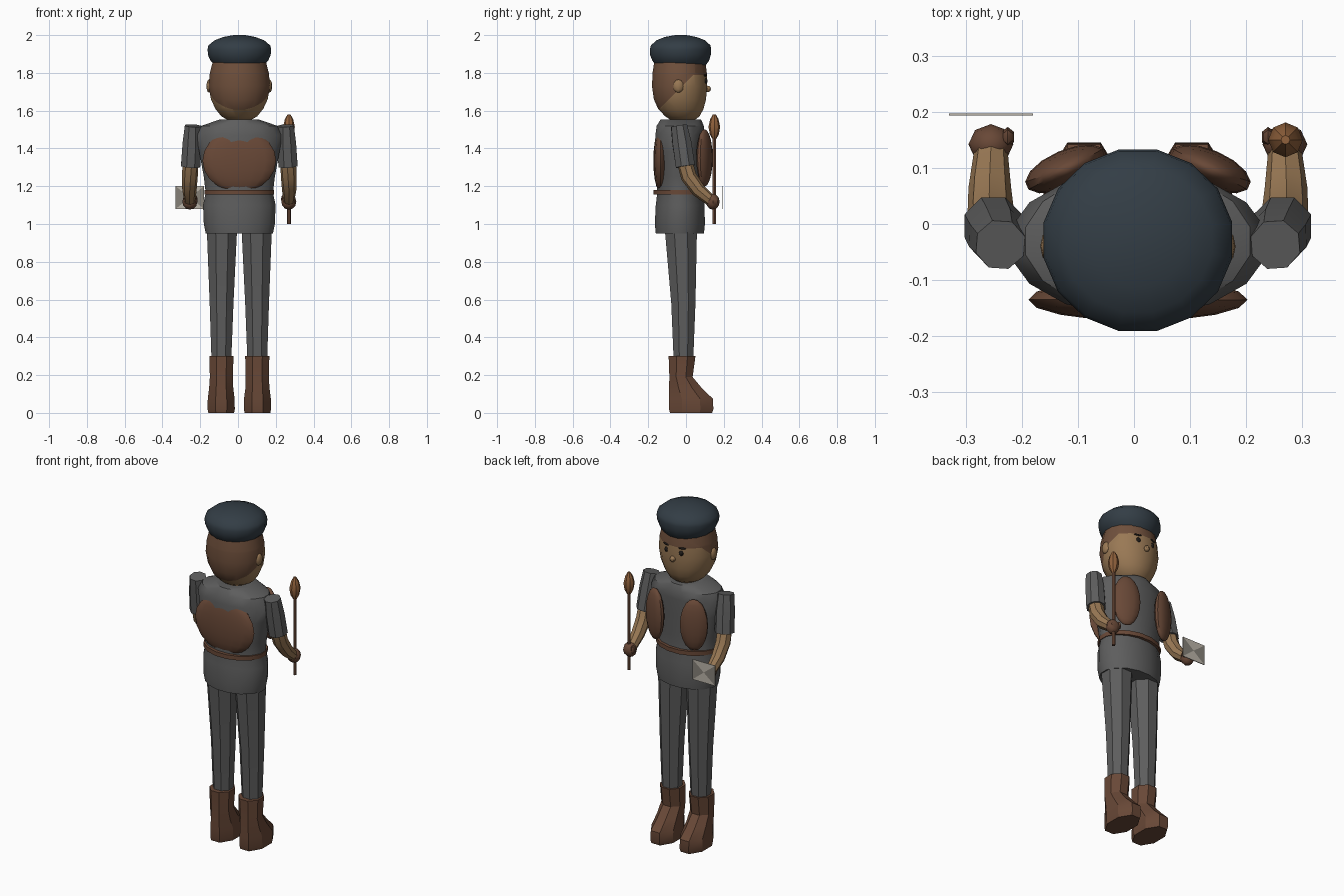
import bpy, bmesh, math
from mathutils import Vector, Matrix

if "Cube" in bpy.data.objects:
    bpy.data.objects.remove(bpy.data.objects["Cube"])

CX = 0.007  # body centre line


def mat(name, c):
    m = bpy.data.materials.new(name)
    m.diffuse_color = (*c, 1)
    m.use_nodes = True
    m.node_tree.nodes["Principled BSDF"].inputs["Base Color"].default_value = m.diffuse_color
    return m


CLOTH = mat("cloth", (0.11, 0.11, 0.11))
LEATHER = mat("leather", (0.14, 0.065, 0.038))
HAIR = mat("hair", (0.16, 0.08, 0.045))
SKIN = mat("skin", (0.32, 0.19, 0.09))
NAVY = mat("navy", (0.033, 0.047, 0.06))
DARK = mat("dark", (0.015, 0.012, 0.01))
TIP = mat("tip", (0.28, 0.12, 0.045))
PAPER = mat("paper", (0.5, 0.46, 0.4))
SHADE = mat("paper_shade", (0.24, 0.22, 0.19))


def finish(name, bm, mats, angle=35):
    bmesh.ops.recalc_face_normals(bm, faces=bm.faces)
    me = bpy.data.meshes.new(name)
    bm.to_mesh(me)
    bm.free()
    ob = bpy.data.objects.new(name, me)
    bpy.context.collection.objects.link(ob)
    for m in mats:
        me.materials.append(m)
    bpy.ops.object.select_all(action='DESELECT')
    ob.select_set(True)
    bpy.context.view_layer.objects.active = ob
    if angle:
        bpy.ops.object.shade_smooth_by_angle(angle=math.radians(angle))
    return ob


def skin_rings(rings):
    bm = bmesh.new()
    vs = [[bm.verts.new(p) for p in r] for r in rings]
    n = len(vs[0])
    for a, b in zip(vs, vs[1:]):
        for i in range(n):
            j = (i + 1) % n
            bm.faces.new((a[i], a[j], b[j], b[i]))
    bm.faces.new(vs[0][::-1])
    bm.faces.new(vs[-1])
    return bm


# stacked horizontal rings: (z, centre x, half width, y min, y max)
def stack(rows, n):
    out = []
    for z, x, rx, y0, y1 in rows:
        ang = [2 * math.pi * (i + 0.5) / n for i in range(n)]
        k = 1 / math.cos(math.pi / n)
        out.append([(x + rx * k * math.cos(a), (y0 + y1) / 2 + (y1 - y0) / 2 * k * math.sin(a), z)
                    for a in ang])
    return skin_rings(out)


# tube along a path: (point, radius)
def tube(path, n):
    pts = [Vector(p) for p, r in path]
    out = []
    for i, (p, r) in enumerate(path):
        d = pts[min(i + 1, len(pts) - 1)] - pts[max(i - 1, 0)]
        q = d.to_track_quat('Z', 'Y')
        out.append([pts[i] + q @ Vector((r * math.cos(2 * math.pi * k / n), r * math.sin(2 * math.pi * k / n), 0))
                    for k in range(n)])
    return skin_rings(out)


def blob(name, loc, size, m, rot=0, u=12, v=8):
    bm = bmesh.new()
    bmesh.ops.create_uvsphere(bm, u_segments=u, v_segments=v, radius=1)
    bm.transform(Matrix.Translation(loc) @ Matrix.Rotation(rot, 4, 'Z') @ Matrix.Diagonal((*size, 1)))
    return finish(name, bm, [m], 40)


# jacket and belt
finish("jacket", stack([
    (0.95, CX, 0.178, -0.160, 0.095), (1.00, CX, 0.188, -0.165, 0.100), (1.10, CX, 0.192, -0.160, 0.098),
    (1.165, CX, 0.178, -0.152, 0.090), (1.25, CX, 0.188, -0.158, 0.090), (1.38, CX, 0.212, -0.166, 0.092),
    (1.47, CX, 0.228, -0.162, 0.094), (1.52, CX, 0.200, -0.155, 0.094), (1.553, CX, 0.105, -0.135, 0.080)], 16),
    [CLOTH])
finish("belt", stack([(1.155, CX, 0.184, -0.172, 0.108), (1.18, CX, 0.184, -0.172, 0.108)], 16), [LEATHER])

# back and chest panels
blob("back_panel", (CX, -0.135, 1.335), (0.195, 0.038, 0.165), LEATHER, u=16, v=10)

# head, split into face and hair along the hairline
bm = stack([
    (1.55, CX, 0.060, -0.080, 0.045), (1.57, CX, 0.095, -0.110, 0.072), (1.61, CX, 0.127, -0.148, 0.093),
    (1.66, CX, 0.150, -0.170, 0.106), (1.73, CX, 0.163, -0.180, 0.112), (1.80, CX, 0.156, -0.177, 0.110),
    (1.88, CX, 0.135, -0.165, 0.100)], 16)
for co, no in (((0, -0.15, 1.60), (0, 1, -1)), ((0, 0, 1.79), (0, 0, 1))):
    bmesh.ops.bisect_plane(bm, geom=bm.verts[:] + bm.edges[:] + bm.faces[:],
                           plane_co=co, plane_no=Vector(no).normalized())
for f in bm.faces:
    c = f.calc_center_median()
    f.material_index = 1 if c.y - c.z > -1.75 and c.z < 1.79 else 0
finish("head", bm, [HAIR, SKIN])
blob("nose", (CX, 0.115, 1.715), (0.017, 0.017, 0.017), SKIN, u=8, v=6)

# cap
finish("cap", stack([
    (1.84, CX, 0.130, -0.160, 0.105), (1.865, CX, 0.153, -0.178, 0.122), (1.895, CX, 0.166, -0.190, 0.131),
    (1.925, CX, 0.168, -0.191, 0.133), (1.945, CX, 0.164, -0.186, 0.130), (1.972, CX, 0.132, -0.157, 0.102),
    (1.99, CX, 0.085, -0.112, 0.056), (2.0, CX, 0.030, -0.058, 0.002)], 16), [NAVY], 45)

for s, side in ((-1, "left"), (1, "right")):
    def X(v):
        return CX + s * v

    # face details
    blob(side + "_ear", (X(0.160), -0.04, 1.73), (0.014, 0.028, 0.035), SKIN, u=8, v=6)
    blob(side + "_eye", (X(0.047), 0.102, 1.757), (0.014, 0.012, 0.016), DARK, u=8, v=6)
    blob(side + "_eyebrow", (X(0.05), 0.100, 1.787), (0.026, 0.009, 0.006), DARK, -s * 0.3, 8, 6)
    blob(side + "_chest_panel", (X(0.128), 0.098, 1.35), (0.078, 0.034, 0.152), LEATHER, -s * 0.4, 14, 10)

    # arm: sleeve, forearm, glove
    finish(side + "_sleeve", tube([((X(0.245), -0.037, 1.52), 0.046), ((X(0.250), -0.022, 1.43), 0.054),
                                   ((X(0.258), -0.003, 1.305), 0.055)], 8), [CLOTH])
    finish(side + "_forearm", tube([((X(0.258), -0.01, 1.34), 0.042), ((X(0.262), 0.015, 1.25), 0.042),
                                    ((X(0.264), 0.065, 1.18), 0.038), ((X(0.262), 0.13, 1.125), 0.030)], 8), [SKIN])
    blob(side + "_glove", (X(0.262), 0.142, 1.118), (0.040, 0.036, 0.042), LEATHER, u=8, v=6)
    blob(side + "_thumb", (X(0.232), 0.155, 1.13), (0.013, 0.018, 0.025), LEATHER, u=6, v=4)

    # trouser leg
    finish(side + "_leg", stack([(0.27, X(0.095), 0.052, -0.065, 0.038), (0.58, X(0.094), 0.063, -0.078, 0.050),
                                 (0.97, X(0.092), 0.080, -0.112, 0.058)], 8), [CLOTH], 30)
    # boot
    finish(side + "_boot", stack([(0.0, X(0.096), 0.068, -0.085, 0.138), (0.02, X(0.096), 0.072, -0.09, 0.145),
                                  (0.075, X(0.096), 0.071, -0.09, 0.142), (0.13, X(0.096), 0.064, -0.09, 0.085),
                                  (0.19, X(0.095), 0.061, -0.088, 0.035), (0.30, X(0.095), 0.064, -0.092, 0.050)], 8),
           [LEATHER], 30)

# torch held in one hand
finish("torch_stick", tube([((0.27, 0.15, 1.0), 0.010), ((0.27, 0.15, 1.47), 0.010)], 6), [LEATHER], 0)
finish("torch_tip", tube([((0.27, 0.15, 1.45), 0.010), ((0.27, 0.15, 1.475), 0.024), ((0.27, 0.15, 1.515), 0.031),
                          ((0.27, 0.15, 1.555), 0.022), ((0.27, 0.15, 1.58), 0.008)], 8), [TIP])

# folded paper held in the other hand
bm = bmesh.new()
bmesh.ops.create_cube(bm, size=1)
bmesh.ops.poke(bm, faces=bm.faces[:])
for f in bm.faces:
    f.material_index = 1 if abs(f.calc_center_median().x) > abs(f.calc_center_median().z) else 0
bm.transform(Matrix.Translation((-0.255, 0.195, 1.14)) @ Matrix.Diagonal((0.15, 0.004, 0.12, 1)))
finish("paper_sheet", bm, [PAPER, SHADE], 0)
